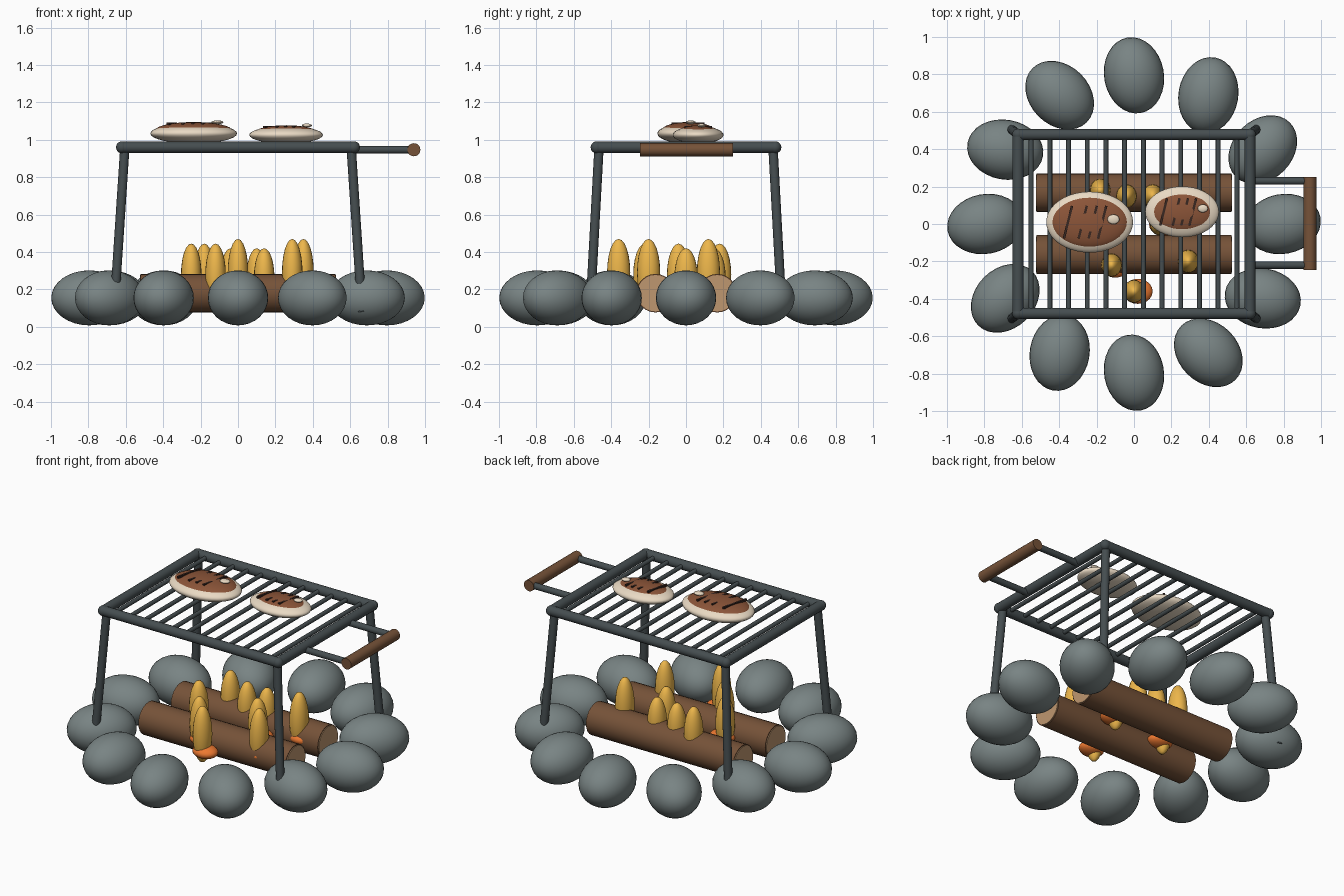
import bpy
from math import radians, cos, sin
from mathutils import Vector

if "Cube" in bpy.data.objects:
    bpy.data.objects.remove(bpy.data.objects["Cube"])


def material(name, r, g, b):
    m = bpy.data.materials.new(name)
    m.diffuse_color = (r, g, b, 1)
    m.use_nodes = True
    m.node_tree.nodes["Principled BSDF"].inputs["Base Color"].default_value = m.diffuse_color
    return m


STONE = material("stone_grey", 0.19, 0.23, 0.23)
METAL = material("dark_metal", 0.06, 0.075, 0.08)
WOOD = material("wood_brown", 0.18, 0.085, 0.04)
CUT = material("cut_wood", 0.52, 0.31, 0.16)
FLAME = material("flame_yellow", 0.85, 0.47, 0.07)
EMBER = material("ember_orange", 0.85, 0.19, 0.03)
MEAT = material("meat_brown", 0.26, 0.09, 0.04)
FAT = material("fat_cream", 0.82, 0.70, 0.55)
CHAR = material("char_mark", 0.04, 0.02, 0.015)


def finish(name, mat):
    ob = bpy.context.object
    ob.name = name
    ob.data.materials.append(mat)
    bpy.ops.object.shade_smooth_by_angle(angle=radians(40))
    return ob


def ellipsoid(name, loc, size, mat, turn=0, seg=32, rings=16):
    bpy.ops.mesh.primitive_uv_sphere_add(segments=seg, ring_count=rings, radius=1,
                                         location=loc, rotation=(0, 0, turn))
    bpy.context.object.scale = size
    return finish(name, mat)


def rod(name, a, b, r, mat, sides=20):
    a, b = Vector(a), Vector(b)
    d = b - a
    bpy.ops.mesh.primitive_cylinder_add(vertices=sides, radius=r, depth=d.length,
                                        location=(a + b) / 2,
                                        rotation=d.to_track_quat('Z', 'Y').to_euler())
    return finish(name, mat)


# Ring of stones, each turned a little off the radial direction
for i in range(12):
    a = radians(30 * i)
    ellipsoid(f"stone_{i + 1}", (0.795 * cos(a), 0.795 * sin(a), 0.155),
              (0.205, 0.16, 0.147), STONE, a + radians((10, 15, 20)[i % 3]))

# Two logs with pale cut ends
for side, y in (("front", -0.163), ("back", 0.167)):
    rod(f"{side}_log", (-0.52, y, 0.18), (0.52, y, 0.18), 0.103, WOOD, 24)
    for end, s in (("left", -1), ("right", 1)):
        rod(f"{side}_log_{end}_end", (s * 0.515, y, 0.18), (s * 0.525, y, 0.18), 0.097, CUT, 24)

# Flames with an ember at the foot of each: x, y, top height
FLAMES = [(0.0, -0.36, 0.47), (0.29, -0.20, 0.47), (0.35, 0.12, 0.47),
          (-0.12, -0.22, 0.445), (-0.25, -0.04, 0.445), (-0.18, 0.18, 0.445),
          (-0.04, 0.15, 0.42), (0.10, 0.15, 0.42), (0.14, 0.0, 0.42)]
for i, (x, y, top) in enumerate(FLAMES, 1):
    half = (top - 0.11) / 2
    ellipsoid(f"flame_{i}", (x, y, top - half), (0.055, 0.062, half), FLAME, 0, 20, 12)
    ellipsoid(f"ember_{i}", (x + 0.02, y, 0.185), (0.08, 0.067, 0.04), EMBER, 0, 20, 10)

# Grate frame with rounded corners
X, Y, Z = 0.62, 0.478, 0.96
for side, s in (("front", -1), ("back", 1)):
    rod(f"{side}_frame_rail", (-X, s * Y, Z), (X, s * Y, Z), 0.03, METAL)
for side, s in (("left", -1), ("right", 1)):
    rod(f"{side}_frame_rail", (s * X, -Y, Z), (s * X, Y, Z), 0.03, METAL)

# Corners and splayed legs
for fb, sy in (("front", -1), ("back", 1)):
    for lr, sx in (("left", -1), ("right", 1)):
        ellipsoid(f"{fb}_{lr}_corner", (sx * X, sy * Y, Z), (0.032,) * 3, METAL, 0, 16, 10)
        rod(f"{fb}_{lr}_leg", (sx * 0.605, sy * 0.465, Z), (sx * 0.663, sy * 0.513, 0.08),
            0.025, METAL)

# Grate bars
for i in range(12):
    x = -0.55 + 0.1 * i
    rod(f"grate_bar_{i + 1}", (x, -Y, Z), (x, Y, Z), 0.013, METAL, 12)

# Handle: two rods and a wooden grip
for side, y in (("front", -0.22), ("back", 0.23)):
    rod(f"{side}_handle_rod", (0.62, y, 0.947), (0.94, y, 0.947), 0.02, METAL, 16)
rod("handle_grip", (0.94, -0.245, 0.947), (0.94, 0.25, 0.947), 0.035, WOOD)


def steak(name, x, y, rx, ry, top, bone):
    h = (top - 0.98) / 2
    # Fat rim, seared top, bone spot and slanted char marks
    ellipsoid(f"{name}_fat", (x, y, 0.98 + h * 0.9), (rx, ry, h * 0.9), FAT, 0, 40)
    ellipsoid(f"{name}_meat", (x, y, top - 0.05), (rx * 0.89, ry * 0.86, 0.045), MEAT, 0, 40)
    ellipsoid(f"{name}_bone", (bone[0], bone[1], top - 0.006), (rx * 0.14, ry * 0.16, 0.01),
              FAT, 0, 16, 8)
    for i, k in enumerate((-0.5, -0.16, 0.07, 0.29), 1):
        bpy.ops.mesh.primitive_cube_add(size=1, location=(x + k * rx, y, top - 0.014),
                                        rotation=(0, 0, radians(-14)))
        bpy.context.object.scale = (0.013, ry * 1.1, 0.012)
        finish(f"{name}_char_mark_{i}", CHAR)


steak("large_steak", -0.237, 0.01, 0.232, 0.163, 1.10, (-0.11, 0.025))
steak("small_steak", 0.257, 0.065, 0.197, 0.136, 1.083, (0.368, 0.083))
